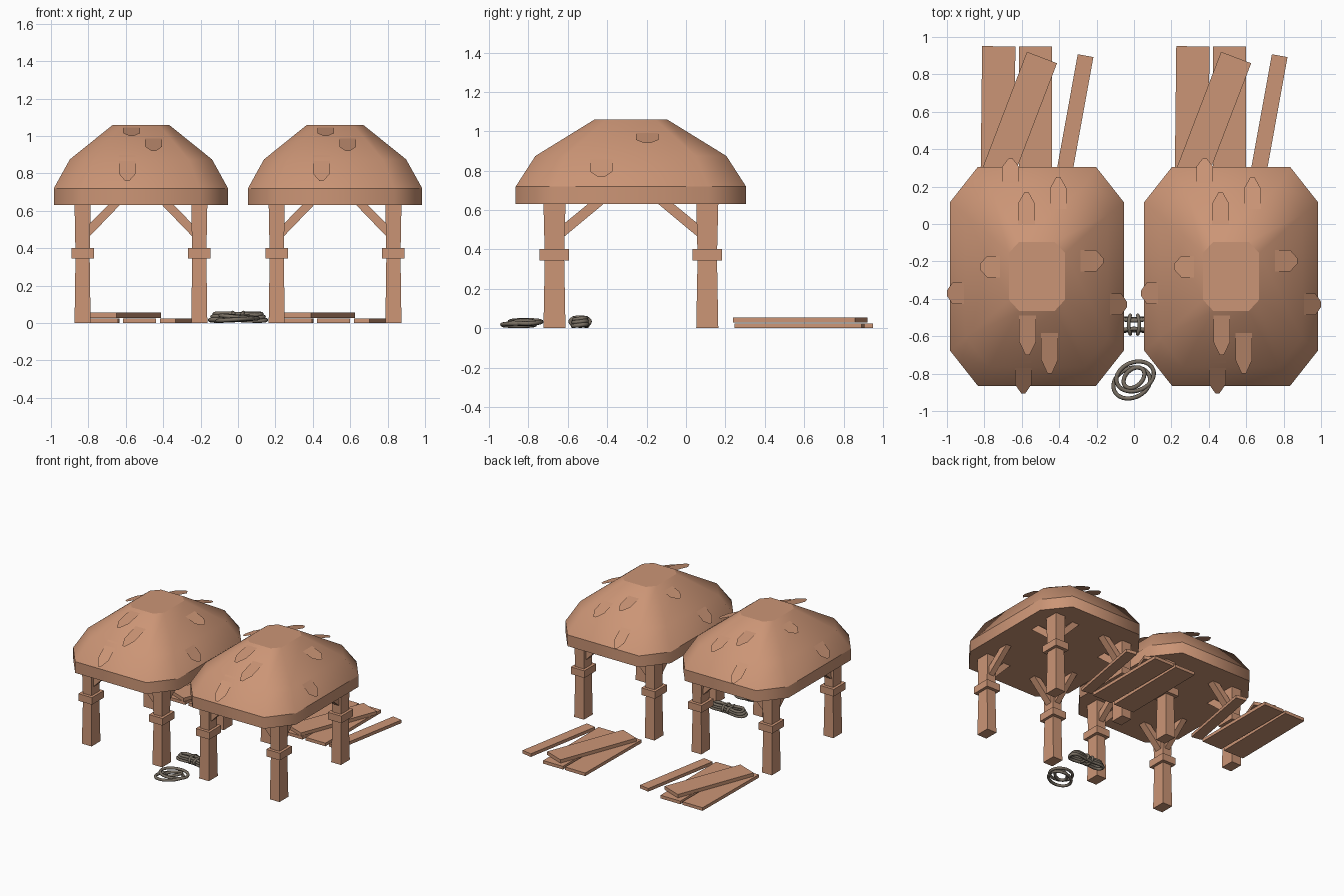
import bpy, bmesh
from math import sin, cos, pi
from mathutils import Vector

cube = bpy.data.objects.get("Cube")
if cube:
    bpy.data.objects.remove(cube, do_unlink=True)


def material(name, rgb):
    m = bpy.data.materials.new(name)
    m.use_nodes = True
    m.diffuse_color = (*rgb, 1)
    m.node_tree.nodes["Principled BSDF"].inputs["Base Color"].default_value = (*rgb, 1)
    return m


CLAY = material("clay wood", (0.60, 0.30, 0.18))
ROPE = material("rope grey", (0.19, 0.16, 0.125))


def add_object(name, bm, mat):
    mesh = bpy.data.meshes.new(name)
    bm.to_mesh(mesh)
    bm.free()
    mesh.materials.append(mat)
    obj = bpy.data.objects.new(name, mesh)
    bpy.context.collection.objects.link(obj)
    return obj


def loft(name, rings, mat, smooth_levels=None):
    """Closed solid through matching rings; optionally smooth sides."""
    bm = bmesh.new()
    rows = [[bm.verts.new(p) for p in ring] for ring in rings]
    n = len(rows[0])
    for a, b in zip(rows, rows[1:]):
        for i in range(n):
            j = (i + 1) % n
            f = bm.faces.new((a[i], a[j], b[j], b[i]))
            f.smooth = smooth_levels is not None
    bm.faces.new(rows[0][::-1])
    bm.faces.new(rows[-1])
    if smooth_levels is not None:
        for k, row in enumerate(rows):
            for i in range(n):
                edge = bm.edges.get((row[i], row[(i + 1) % n]))
                edge.smooth = k in smooth_levels
    bmesh.ops.recalc_face_normals(bm, faces=bm.faces[:])
    return add_object(name, bm, mat)


def rect(cx, cy, hx, hy, z):
    return [Vector((cx + sx * hx, cy + sy * hy, z))
            for sx, sy in ((-1, -1), (1, -1), (1, 1), (-1, 1))]


def octagon(cx, cy, hx, hy, chx, chy, z):
    pts = []
    for sx, sy in ((1, 1), (-1, 1), (-1, -1), (1, -1)):
        pair = [(sx * hx, sy * (hy - chy)), (sx * (hx - chx), sy * hy)]
        pts += pair if sx * sy > 0 else pair[::-1]
    return [Vector((cx + x, cy + y, z)) for x, y in pts]


def plank(name, start, end, width, z0, z1):
    a, b = Vector(start), Vector(end)
    side = (b - a).orthogonal().normalized() * width / 2
    corners = [a + side, a - side, b - side, b + side]
    loft(name, [[Vector((*c, z)) for c in corners] for z in (z0, z1)], CLAY)


def shingle(name, centre, out, across, u0, z0, u1, z1, width):
    """Thin pointed sheet rooted in the roof and lifted at its tip."""
    root, tip = Vector((0, 0, z0)) + out * u0, Vector((0, 0, z1)) + out * u1
    root -= (tip - root) * 0.2
    bm = bmesh.new()
    outline = [(0, -1), (0.72, -1), (1, -0.25), (1, 0.25), (0.72, 1), (0, 1)]
    bm.faces.new([bm.verts.new(centre + root.lerp(tip, t) + across * w * width / 2)
                  for t, w in outline])
    bm.normal_update()
    for f in bm.faces:
        if f.normal.z < 0:
            f.normal_flip()
    add_object(name, bm, CLAY)


def brace(name, centre, out, across, stretch, thick):
    profile = [(0.02, 0.445), (0.2, 0.632), (0.137, 0.632), (0.02, 0.512)]
    rings = [[centre + out * u * stretch + across * s * thick / 2 + Vector((0, 0, z))
              for u, z in profile] for s in (-1, 1)]
    loft(name, rings, CLAY)


X, Y = Vector((1, 0, 0)), Vector((0, 1, 0))

# Shingles: outward direction, sideways shift, root and tip as (distance, height)
SHINGLES = [
    (-Y, -0.05, 0.21, 1.045, 0.42, 1.0), (-Y, 0.068, 0.30, 0.988, 0.52, 0.92),
    (-Y, -0.073, 0.48, 0.875, 0.625, 0.76),
    (Y, -0.056, 0.27, 1.005, 0.45, 0.96), (Y, 0.114, 0.35, 0.955, 0.53, 0.895),
    (Y, -0.141, 0.50, 0.855, 0.63, 0.75),
    (X, 0.083, 0.24, 0.99, 0.355, 0.94), (X, -0.15, 0.392, 0.855, 0.481, 0.767),
    (-X, 0.052, 0.19, 1.025, 0.305, 0.975), (-X, -0.09, 0.392, 0.855, 0.481, 0.767),
]


def build_hut(side, cx):
    cy = -0.28
    centre = Vector((cx, cy, 0))
    # Roof with a straight rim and faceted dome
    levels = [(0.466, 0.585, 0.15, 0.19, 0.63), (0.466, 0.585, 0.15, 0.19, 0.72),
              (0.38, 0.485, 0.125, 0.155, 0.875), (0.15, 0.185, 0.055, 0.06, 1.06)]
    loft(side + "_roof", [octagon(cx, cy, *lv) for lv in levels], CLAY, smooth_levels={2})
    for i, (out, shift, u0, z0, u1, z1) in enumerate(SHINGLES):
        across = Y if out.x else X
        shingle(f"{side}_roof_shingle_{i + 1}", centre + across * shift, out, across,
                u0, z0, u1, z1, 0.115 if out.x else 0.09)
    # Posts with collars and two inward braces each
    for sx, h in ((-1, "right"), (1, "left")):
        for sy, d in ((-1, "front"), (1, "back")):
            px, py = cx + sx * 0.312, cy + sy * 0.388
            tag = f"{side}_{d}_{h}"
            loft(tag + "_post", [rect(px, py, 0.043 * s, 0.056 * s, z)
                                 for s, z in ((1, 0), (0.88, 0.36), (1, 0.635))], CLAY)
            loft(tag + "_collar", [rect(px, py, 0.06, 0.075, z) for z in (0.345, 0.402)], CLAY)
            foot = Vector((px, py, 0))
            brace(tag + "_side_brace", foot, X * -sx, Y, 1, 0.056)
            brace(tag + "_depth_brace", foot, Y * -sy, X, 1.25, 0.045)
    # Loose planks behind
    plank(side + "_plank_outer", (cx - 0.212, 0.25), (cx - 0.204, 0.95), 0.178, 0, 0.025)
    plank(side + "_plank_middle", (cx - 0.008, 0.25), (cx - 0.008, 0.95), 0.175, 0, 0.025)
    plank(side + "_plank_crossing", (cx - 0.21, 0.27), (cx + 0.027, 0.89), 0.172, 0.028, 0.055)
    plank(side + "_plank_narrow", (cx + 0.143, 0.255), (cx + 0.26, 0.90), 0.085, 0, 0.025)


build_hut("right", -0.519)
build_hut("left", 0.519)


def rope_loop(name, path, radius=0.011, steps=40):
    """Closed rope swept along a looping path."""
    pts = [Vector(path(2 * pi * i / steps)) for i in range(steps)]
    bm = bmesh.new()
    rows = []
    for i, p in enumerate(pts):
        t = (pts[(i + 1) % steps] - pts[i - 1]).normalized()
        ref = Vector((0, 0, 1)) if abs(t.z) < 0.8 else Vector((1, 0, 0))
        if name.startswith("rope_wrap"):
            ref = Vector((1, 0, 0))
        u = t.cross(ref).normalized()
        v = t.cross(u)
        rows.append([bm.verts.new(p + (u * cos(k * pi / 4) + v * sin(k * pi / 4)) * radius)
                     for k in range(8)])
    for i in range(steps):
        a, b = rows[i - 1], rows[i]
        for k in range(8):
            bm.faces.new((a[k - 1], a[k], b[k], b[k - 1])).smooth = True
    bmesh.ops.recalc_face_normals(bm, faces=bm.faces[:])
    add_object(name, bm, ROPE)


# Round rope coil on the ground
for i, (x, y, rx, ry, z, tilt) in enumerate([(-0.012, -0.85, 0.096, 0.083, 0.018, 0.006),
                                             (0.006, -0.815, 0.098, 0.08, 0.033, -0.008),
                                             (0.0, -0.822, 0.052, 0.055, 0.03, 0.008)]):
    rope_loop(f"rope_coil_{i + 1}", lambda t: (
        x + rx * cos(t) + 0.02 * sin(t), y + ry * sin(t), z + tilt * cos(t)))

# Long rope bundle pinched by two wraps
for i, z in enumerate((0.016, 0.033, 0.048)):
    rope_loop(f"rope_bundle_{i + 1}", lambda t: (
        (0.15 - 0.012 * i) * cos(t),
        -0.538 + sin(t) * (0.03 + 0.045 * cos(t) ** 2 - 0.004 * i),
        z + 0.004 * sin(2 * t)))
for i, x in enumerate((-0.02, 0.02)):
    rope_loop(f"rope_wrap_{i + 1}", lambda t: (
        x * (1 + 0.4 * sin(t) ** 2), -0.538 + 0.05 * cos(t), 0.034 + 0.022 * sin(t)), 0.01, 24)
